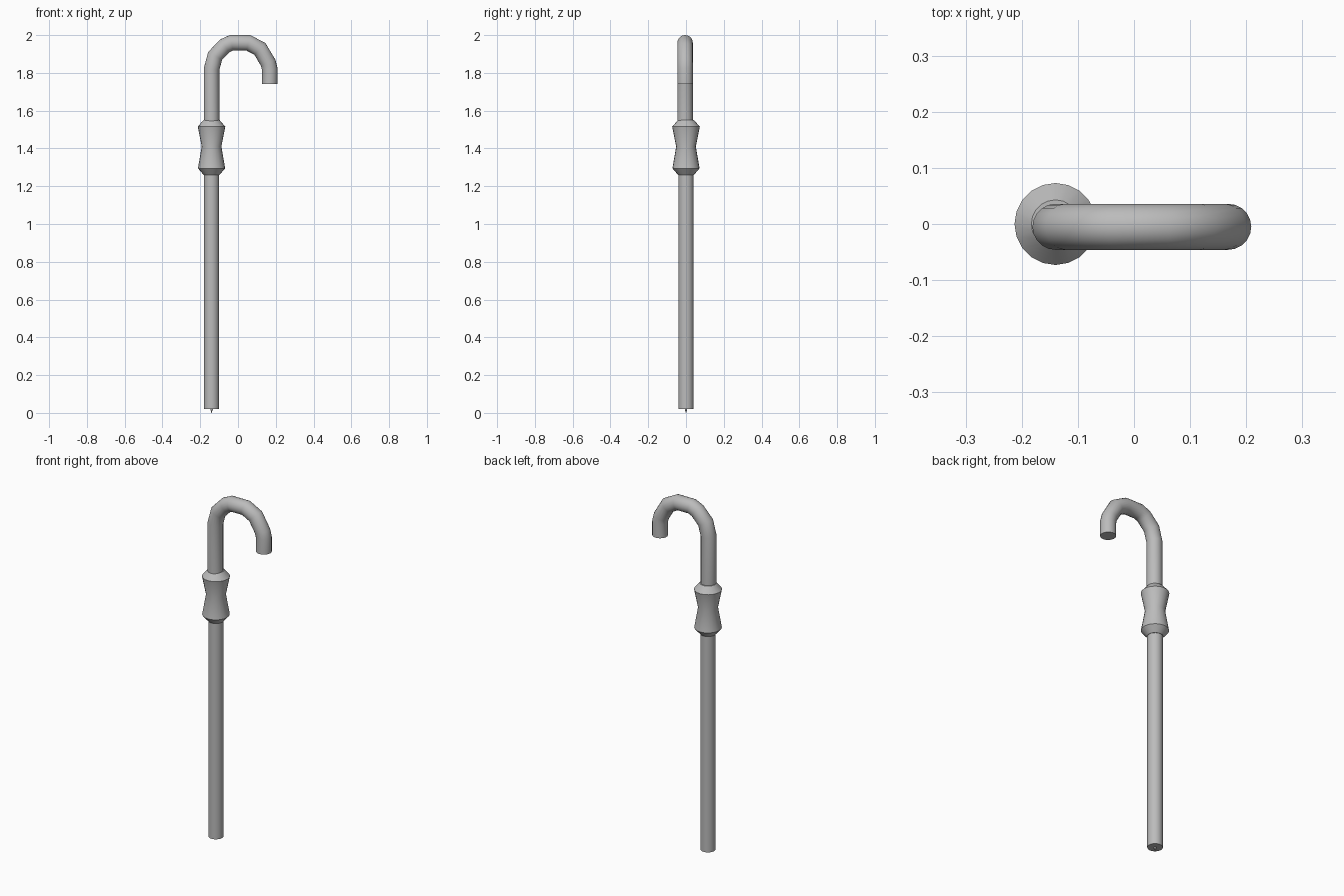
import bpy, bmesh, math
from mathutils import Vector

if "Cube" in bpy.data.objects:
    bpy.data.objects.remove(bpy.data.objects["Cube"])

grey = bpy.data.materials.new("plain_grey")
grey.diffuse_color = (0.5, 0.5, 0.5, 1)
grey.use_nodes = True
grey.node_tree.nodes["Principled BSDF"].inputs["Base Color"].default_value = grey.diffuse_color

AXIS_X = -0.14
SIDES = 20


def build(name, rings):
    """Skin a list of vertex rings into a capped tube."""
    bm = bmesh.new()
    loops = [[bm.verts.new(p) for p in ring] for ring in rings]
    for a, b in zip(loops, loops[1:]):
        for i in range(SIDES):
            j = (i + 1) % SIDES
            bm.faces.new((a[i], a[j], b[j], b[i]))
    bm.faces.new(loops[0][::-1])
    bm.faces.new(loops[-1])
    bmesh.ops.recalc_face_normals(bm, faces=bm.faces)
    mesh = bpy.data.meshes.new(name)
    bm.to_mesh(mesh)
    bm.free()
    mesh.materials.append(grey)
    obj = bpy.data.objects.new(name, mesh)
    bpy.context.collection.objects.link(obj)
    bpy.ops.object.select_all(action='DESELECT')
    obj.select_set(True)
    bpy.context.view_layer.objects.active = obj
    bpy.ops.object.shade_smooth_by_angle(angle=math.radians(35))


def lathe(name, profile):
    """Turn a (radius, height) profile around the shaft axis."""
    turn = [2 * math.pi * i / SIDES for i in range(SIDES)]
    build(name, [[(AXIS_X + r * math.cos(t), r * math.sin(t), z) for t in turn]
                 for r, z in profile])


def sweep(name, path, radius, y):
    """Sweep a round section along an x-z path with mitred corners."""
    pts = [Vector((x, y, z)) for x, z in path]
    rings = []
    for k, p in enumerate(pts):
        d_in = (p - pts[max(k - 1, 0)]).normalized()
        d_out = (pts[min(k + 1, len(pts) - 1)] - p).normalized()
        tangent = (d_in + d_out).normalized()
        normal = tangent.cross(Vector((0, 1, 0)))
        mitre = 1 / tangent.dot(d_out if d_out.length else d_in)
        rings.append([p + normal * radius * mitre * math.cos(t)
                      + Vector((0, radius * math.sin(t), 0))
                      for t in (2 * math.pi * i / SIDES for i in range(SIDES))])
    build(name, rings)


# straight shaft and the tiny point under it
lathe("shaft", [(0.04, 0.02), (0.04, 1.29)])
lathe("tip", [(0.001, 0.0), (0.007, 0.021)])

# waisted collar
lathe("collar", [(0.042, 1.26), (0.072, 1.295), (0.052, 1.41),
                 (0.073, 1.515), (0.043, 1.55)])

# hooked handle
sweep("handle", [(-0.14, 1.53), (-0.14, 1.82), (-0.121, 1.89), (-0.07, 1.943),
                 (-0.035, 1.959), (0.055, 1.959), (0.116, 1.927),
                 (0.16, 1.853), (0.168, 1.82), (0.168, 1.74)], 0.041, -0.005)
